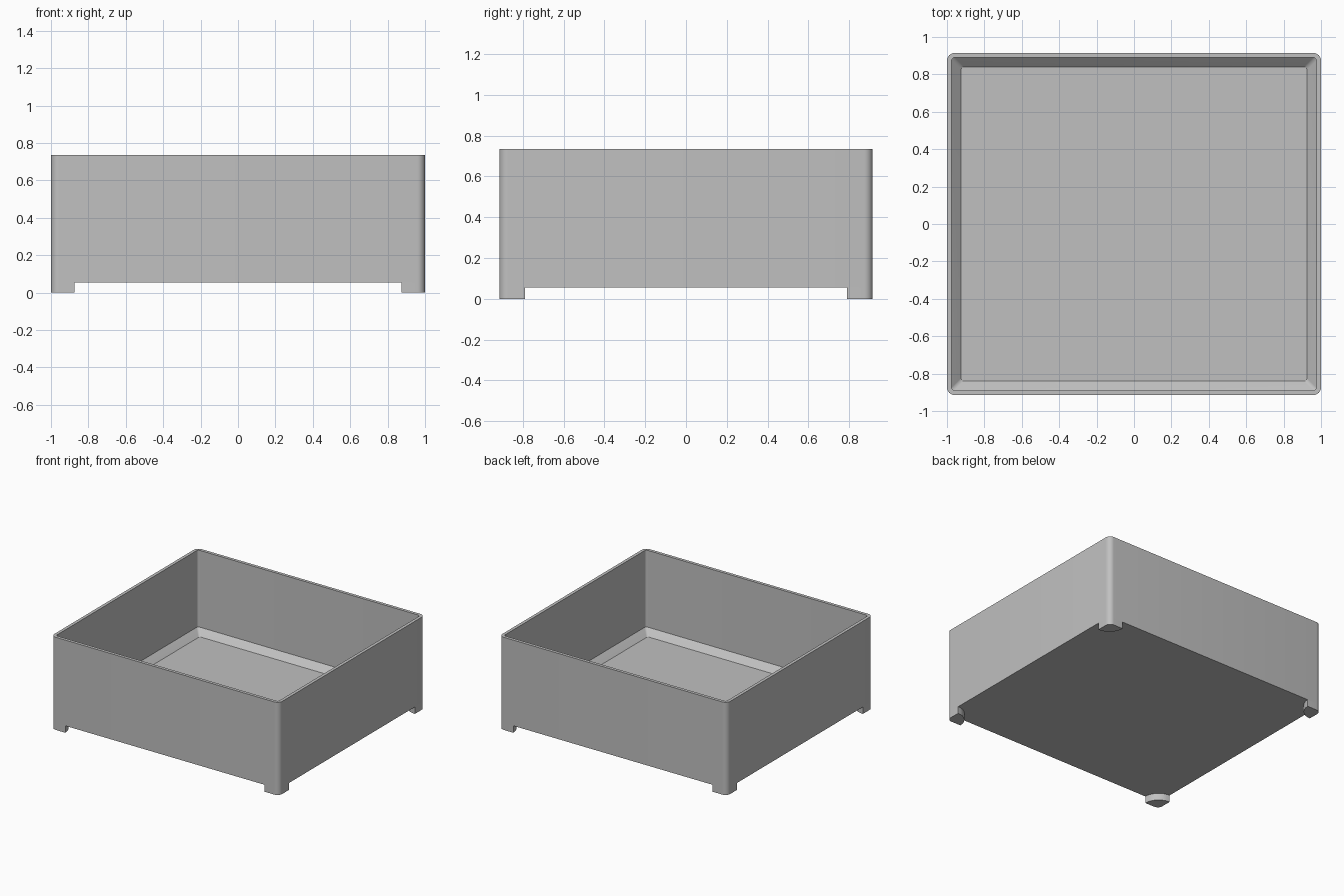
import bpy, bmesh
from math import cos, sin, pi

cube = bpy.data.objects.get("Cube")
if cube:
    bpy.data.objects.remove(cube)

HALF_X, HALF_Y, HEIGHT = 1.0, 0.915, 0.735
BASE_Z = 0.055
WALL = 0.025
RADIUS = 0.042
FOOT = 0.125
STEPS = 8

grey = bpy.data.materials.new("light grey")
grey.use_nodes = True
COLOUR = (0.53, 0.53, 0.53, 1)
grey.diffuse_color = COLOUR
grey.node_tree.nodes["Principled BSDF"].inputs["Base Color"].default_value = COLOUR


def arc(cx, cy, r, start, steps=STEPS):
    """Quarter circle, counter-clockwise from the start angle."""
    angles = [start + pi / 2 * i / steps for i in range(steps + 1)]
    return [(cx + r * cos(a), cy + r * sin(a)) for a in angles]


def rounded_rect(hx, hy, r):
    points = []
    for i, (sx, sy) in enumerate([(1, 1), (-1, 1), (-1, -1), (1, -1)]):
        points += arc(sx * (hx - r), sy * (hy - r), r, i * pi / 2)
    return points


def loft(name, loops, cap_end=True):
    """Skin a stack of (outline, height) loops and cap the ends."""
    bm = bmesh.new()
    rings = [[bm.verts.new((x, y, z)) for x, y in outline] for outline, z in loops]
    for low, high in zip(rings, rings[1:]):
        n = len(low)
        for i in range(n):
            j = (i + 1) % n
            bm.faces.new((low[i], low[j], high[j], high[i]))
    bm.faces.new(rings[0][::-1])
    if cap_end:
        bm.faces.new(rings[-1])
    mesh = bpy.data.meshes.new(name)
    bm.to_mesh(mesh)
    bm.free()
    mesh.materials.append(grey)
    obj = bpy.data.objects.new(name, mesh)
    bpy.context.collection.objects.link(obj)
    bpy.ops.object.select_all(action="DESELECT")
    obj.select_set(True)
    bpy.context.view_layer.objects.active = obj
    bpy.ops.object.shade_smooth_by_angle()
    return obj


# Open tray: outer wall, rim, inner wall, chamfer and floor in one skin
outer = rounded_rect(HALF_X, HALF_Y, RADIUS)
inner = rounded_rect(HALF_X - WALL, HALF_Y - WALL, RADIUS - WALL)
floor = rounded_rect(HALF_X - 3 * WALL, HALF_Y - 3 * WALL, RADIUS - WALL)
loft("tray", [(outer, BASE_Z), (outer, HEIGHT), (inner, HEIGHT),
              (inner, 0.126), (floor, 0.078)])

# Quarter-round feet, flush with the corners of the tray
for sx, side in ((1, "left"), (-1, "right")):
    for sy, end in ((-1, "front"), (1, "back")):
        outline = arc(HALF_X - RADIUS, HALF_Y - RADIUS, RADIUS, 0)
        outline += arc(HALF_X, HALF_Y, FOOT, pi)[::1]
        outline = [(sx * x, sy * y) for x, y in outline]
        # The inner arc runs from the back edge round to the side edge
        if sx * sy < 0:
            outline.reverse()
        loft(f"{end}_{side}_foot", [(outline, 0), (outline, BASE_Z)], cap_end=False)
